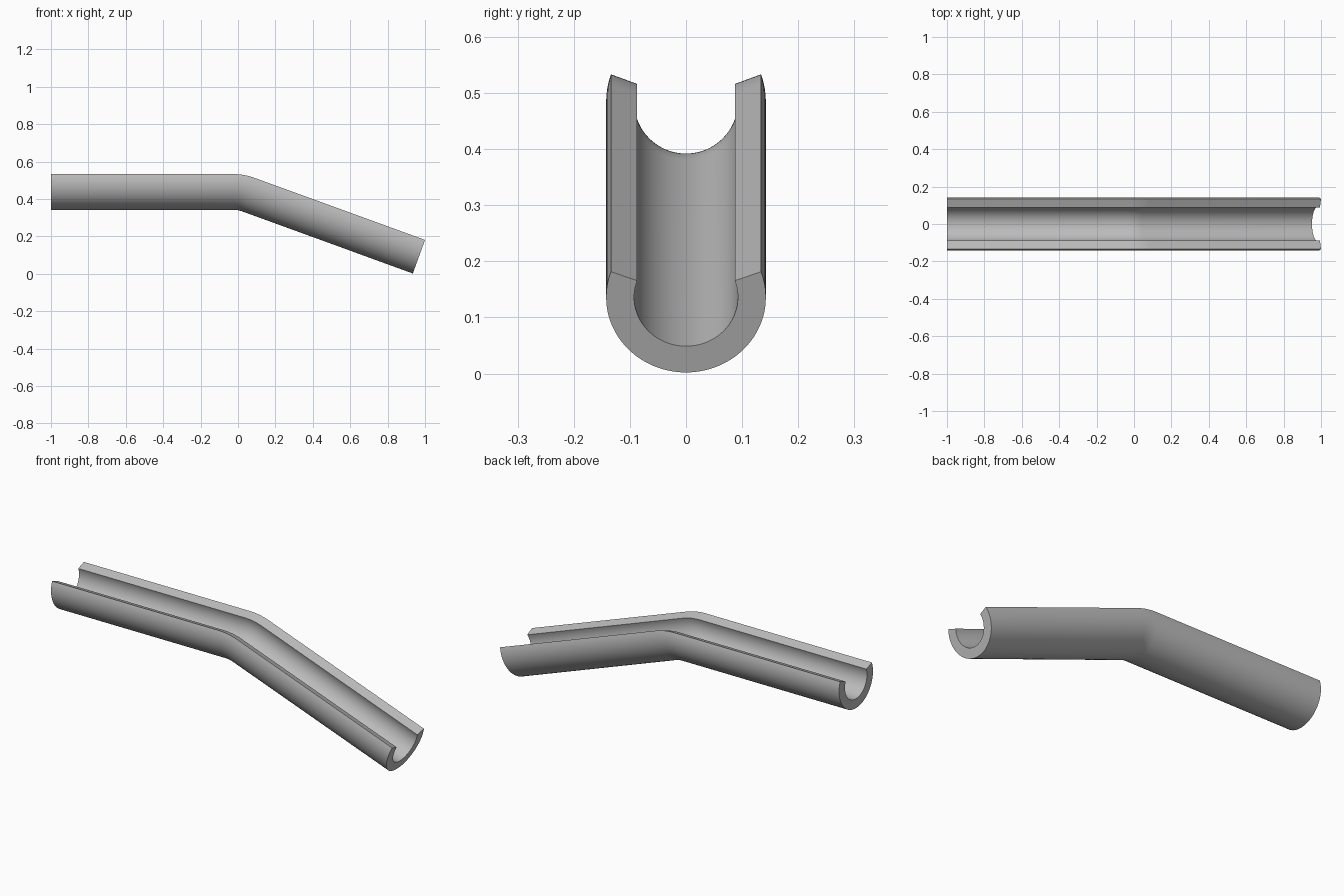
import bpy
import bmesh
from math import radians, sin, cos, tan, pi
from mathutils import Vector

cube = bpy.data.objects.get("Cube")
if cube:
    bpy.data.objects.remove(cube, do_unlink=True)

OUTER, INNER = 0.1423, 0.0925      # wall radii
LIP = radians(20)                  # how far the walls rise past the middle
BEND = radians(20)                 # downward bend
BEND_RADIUS = 0.28
AXIS_Z, CORNER_X, END_X = 0.4845, 0.025, 0.9833
ARC_STEPS, BEND_STEPS = 56, 14

# Gray material
gray = bpy.data.materials.new("plain gray")
gray.use_nodes = True
color = (0.5, 0.5, 0.5, 1)
gray.diffuse_color = color
gray.node_tree.nodes["Principled BSDF"].inputs["Base Color"].default_value = color


def arc(radius):
    """Open-topped arc as (sideways, upward) pairs, lip to lip."""
    span = pi + 2 * LIP
    angles = [LIP - span * i / ARC_STEPS for i in range(ARC_STEPS + 1)]
    return [(radius * cos(a), radius * sin(a)) for a in angles]


# Path along the channel: straight, rounded bend, sloping straight
start = CORNER_X - BEND_RADIUS * tan(BEND / 2)
path = [(-1, AXIS_Z, 0)]
for i in range(BEND_STEPS + 1):
    a = BEND * i / BEND_STEPS
    path.append((start + BEND_RADIUS * sin(a),
                 AXIS_Z - BEND_RADIUS * (1 - cos(a)), a))
path.append((END_X, AXIS_Z - (END_X - CORNER_X) * tan(BEND), BEND))

# Closed C-shaped section swept along the path
profile = arc(OUTER) + arc(INNER)[::-1]
count = len(profile)
bm = bmesh.new()
rings = []
for x, z, a in path:
    up = Vector((sin(a), 0, cos(a)))
    rings.append([bm.verts.new(Vector((x, y, z)) + up * h) for y, h in profile])
for r, s in zip(rings, rings[1:]):
    for i in range(count):
        j = (i + 1) % count
        bm.faces.new((r[i], r[j], s[j], s[i]))

# End faces as strips between the outer and inner arcs
for ring in (rings[0], rings[-1]):
    for i in range(ARC_STEPS):
        bm.faces.new((ring[i], ring[i + 1], ring[-2 - i], ring[-1 - i]))
bmesh.ops.recalc_face_normals(bm, faces=bm.faces)

mesh = bpy.data.meshes.new("bent_channel")
bm.to_mesh(mesh)
bm.free()
mesh.materials.append(gray)
channel = bpy.data.objects.new("bent_channel", mesh)
bpy.context.collection.objects.link(channel)

bpy.ops.object.select_all(action='DESELECT')
channel.select_set(True)
bpy.context.view_layer.objects.active = channel
bpy.ops.object.shade_smooth_by_angle(angle=radians(30))
